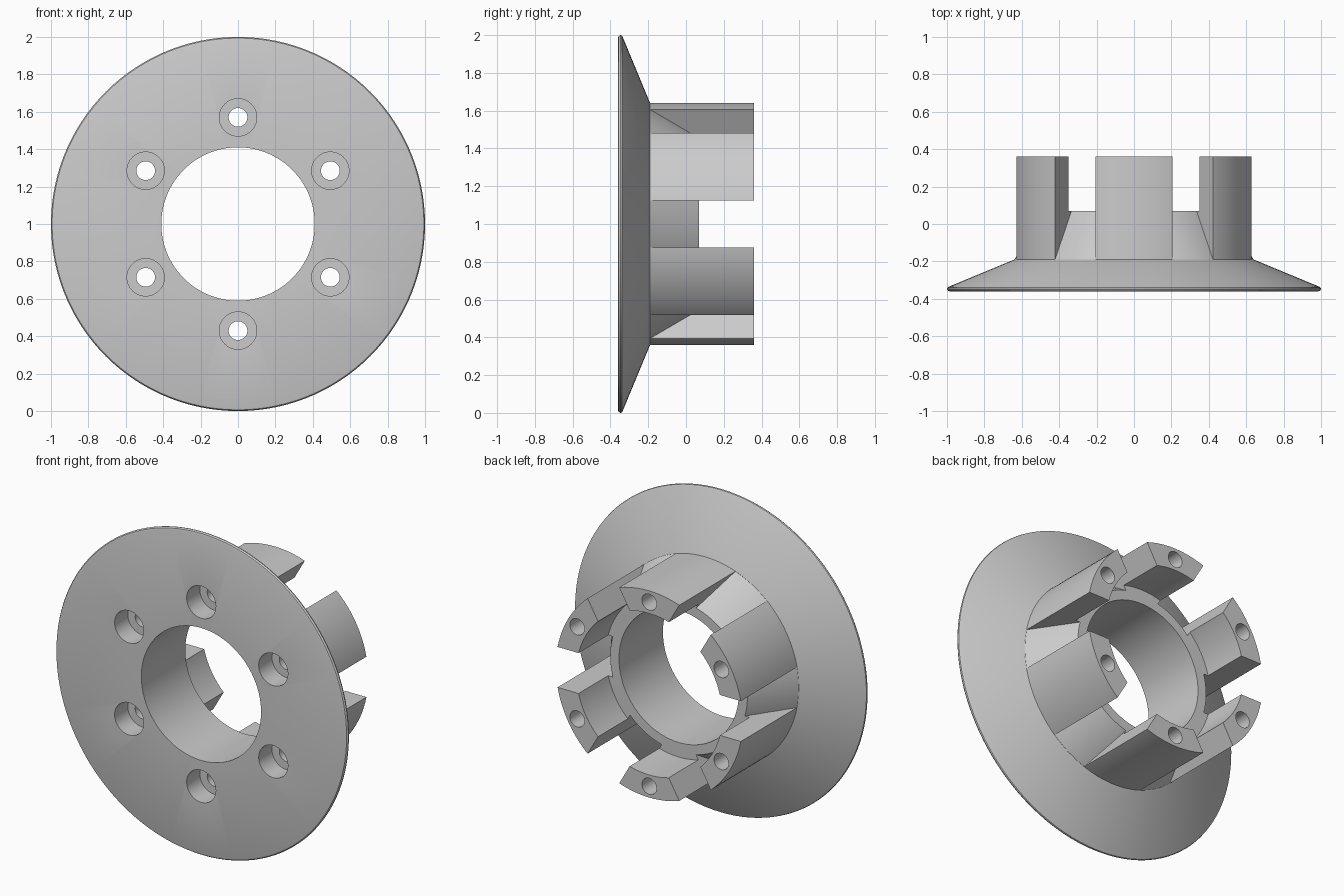
import bpy, bmesh
from math import sin, cos, pi, sqrt
from mathutils import Matrix

if "Cube" in bpy.data.objects:
    bpy.data.objects.remove(bpy.data.objects["Cube"], do_unlink=True)

CENTRE = Matrix.Translation((0, 0, 1))
SIDES = 120


def material(name, value):
    mat = bpy.data.materials.new(name)
    mat.use_nodes = True
    colour = (value, value, value, 1)
    mat.diffuse_color = colour
    mat.node_tree.nodes["Principled BSDF"].inputs["Base Color"].default_value = colour
    return mat


def skin(bm, rows, loop):
    """Bridge successive closed rings of vertices; cap the ends if not a loop."""
    rings = [[bm.verts.new(p) for p in row] for row in rows]
    n = len(rings[0])
    pairs = list(zip(rings, rings[1:])) + ([(rings[-1], rings[0])] if loop else [])
    for a, b in pairs:
        for i in range(n):
            j = (i + 1) % n
            bm.faces.new((a[i], a[j], b[j], b[i]))
    if not loop:
        bm.faces.new(rings[0])
        bm.faces.new(rings[-1])
    return [v for ring in rings for v in ring]


def turned(bm, profile, sides):
    """Revolve a closed (radius, y) outline around the y axis."""
    rows = []
    for k in range(sides):
        a = 2 * pi * k / sides
        rows.append([(r * cos(a), y, r * sin(a)) for r, y in profile])
    return skin(bm, rows, True)


def stepped_pin(bm, steps, sides):
    """Capped round pin along y made from (radius, y) steps."""
    rows = [[(r * cos(2 * pi * k / sides), y, r * sin(2 * pi * k / sides))
             for k in range(sides)] for r, y in steps]
    return skin(bm, rows, False)


def slot(bm, profile, half, steps):
    """Parallel-sided slot whose floor follows the round body."""
    rows = []
    for k in range(steps + 1):
        t = half * (2 * k / steps - 1)
        rows.append([(sqrt(r * r - t * t), y, t) for r, y in profile])
    return skin(bm, rows, False)


def finish(bm, name):
    bmesh.ops.recalc_face_normals(bm, faces=bm.faces)
    mesh = bpy.data.meshes.new(name)
    bm.to_mesh(mesh)
    bm.free()
    ob = bpy.data.objects.new(name, mesh)
    ob.matrix_world = CENTRE
    bpy.context.collection.objects.link(ob)
    return ob


# Flanged hub: rounded rim, cone, finger wall and inner ring
bm = bmesh.new()
turned(bm, [(0.41, -0.36), (0.985, -0.36), (0.994, -0.357), (1, -0.348),
            (0.998, -0.34), (0.99, -0.335), (0.64, -0.19), (0.64, 0.36),
            (0.5, 0.36), (0.5, 0.07), (0.41, 0.07)], SIDES)
hub = finish(bm, "flanged_hub")
hub.data.materials.append(material("grey", 0.6))

# Slots between the fingers and counterbored screw holes through them
bm = bmesh.new()
for k in range(6):
    cut = slot(bm, [(0.639, -0.189), (0.8, -0.186), (0.8, 0.5),
                    (0.4, 0.5), (0.4, 0.177)], 0.125, 12)
    bmesh.ops.rotate(bm, verts=cut, matrix=Matrix.Rotation(k * pi / 3, 3, 'Y'))
    pin = stepped_pin(bm, [(0.1, -0.5), (0.1, -0.23), (0.05, -0.23), (0.05, 0.5)], 40)
    bmesh.ops.translate(bm, verts=pin, vec=(0.57, 0, 0))
    bmesh.ops.rotate(bm, verts=pin, matrix=Matrix.Rotation((k + 0.5) * pi / 3, 3, 'Y'))
cutter = finish(bm, "slot_and_hole_cutter")
cutter.hide_render = True

# Keep the inner ring whole where the slots pass over it
mod = hub.modifiers.new("slots_and_holes", 'BOOLEAN')
mod.operation = 'DIFFERENCE'
mod.solver = 'EXACT'
mod.object = cutter
bpy.ops.object.select_all(action='DESELECT')
hub.select_set(True)
bpy.context.view_layer.objects.active = hub
bpy.ops.object.modifier_apply(modifier=mod.name)
bpy.data.objects.remove(cutter, do_unlink=True)
bpy.ops.object.shade_smooth_by_angle(angle=0.5)
